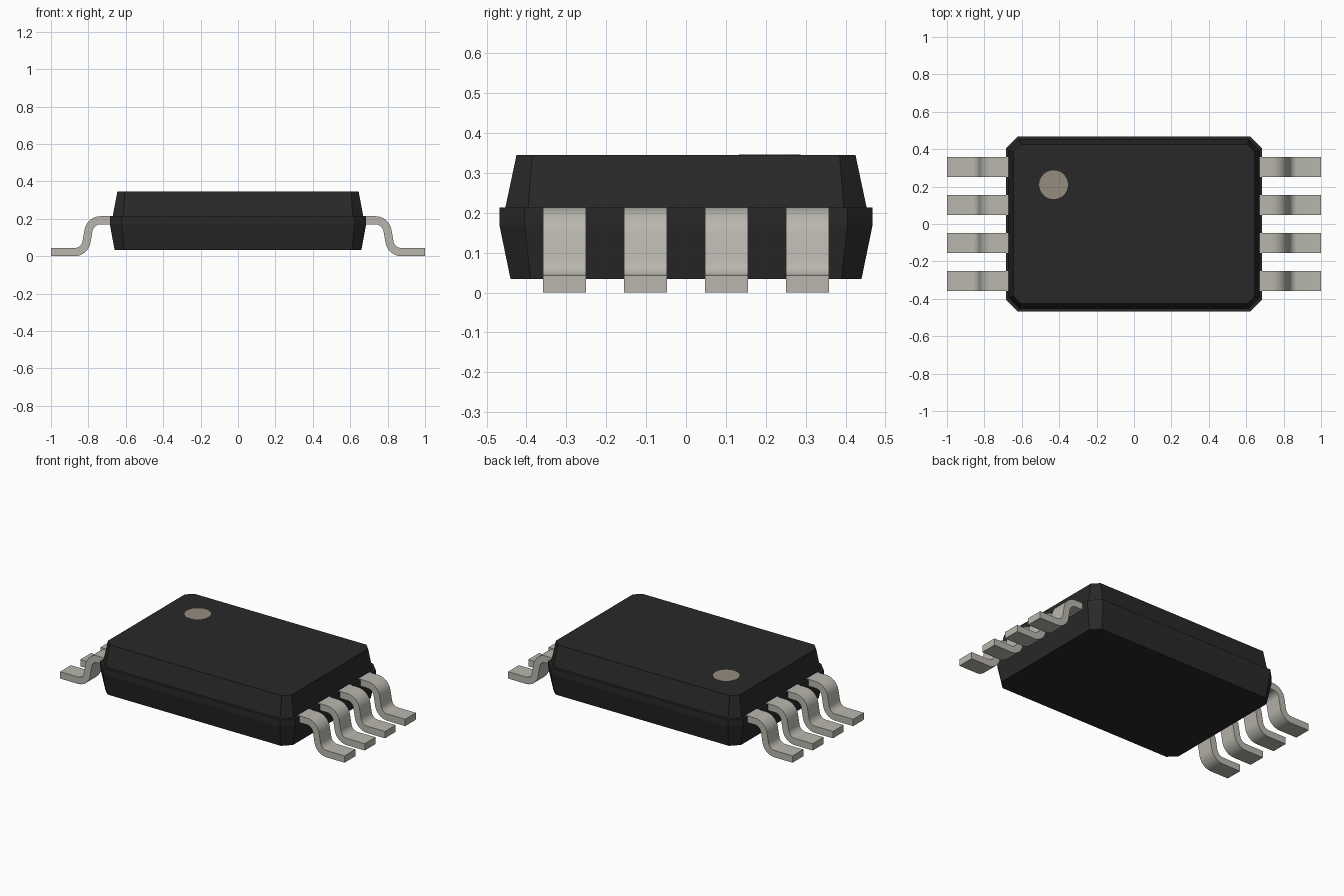
import bpy, bmesh
from math import radians, cos, sin, tan, pi

if "Cube" in bpy.data.objects:
    bpy.data.objects.remove(bpy.data.objects["Cube"])


def material(name, rgb):
    m = bpy.data.materials.new(name)
    m.diffuse_color = (*rgb, 1)
    m.use_nodes = True
    m.node_tree.nodes["Principled BSDF"].inputs["Base Color"].default_value = m.diffuse_color
    return m


black = material("black_plastic", (0.022, 0.022, 0.022))
metal = material("tinned_metal", (0.48, 0.47, 0.42))
tan_mark = material("mark_tan", (0.30, 0.27, 0.21))


def finish(bm, name, mat):
    bmesh.ops.recalc_face_normals(bm, faces=bm.faces)
    me = bpy.data.meshes.new(name)
    bm.to_mesh(me)
    bm.free()
    me.materials.append(mat)
    ob = bpy.data.objects.new(name, me)
    bpy.context.collection.objects.link(ob)
    return ob


# Package body: stacked chamfered rectangles (half x, half y, chamfer, z)
levels = [(0.66, 0.44, 0.05, 0.034), (0.685, 0.468, 0.063, 0.17),
          (0.685, 0.468, 0.063, 0.213), (0.67, 0.453, 0.057, 0.213),
          (0.645, 0.425, 0.04, 0.345)]
bm = bmesh.new()
rings = []
for x, y, c, z in levels:
    pts = [(x, y - c), (x - c, y), (c - x, y), (-x, y - c),
           (-x, c - y), (c - x, -y), (x - c, -y), (x, c - y)]
    rings.append([bm.verts.new((px, py, z)) for px, py in pts])
for a, b in zip(rings, rings[1:]):
    for i in range(8):
        j = (i + 1) % 8
        bm.faces.new((a[i], a[j], b[j], b[i]))
bm.faces.new(rings[0])
bm.faces.new(rings[-1])
finish(bm, "package_body", black)

# Gull-wing lead: centre line of two opposed arcs, thickened and extruded
T, R, W, LEAN, N = 0.0434, 0.065, 0.108, 10, 10
top_z, foot_z = 0.2136 - T / 2, T / 2
cx1, cz1, cz2 = 0.735, top_z - R, foot_z + R
drop = (cz1 - cz2) + 2 * R * sin(radians(LEAN))
cx2 = cx1 + 2 * R * cos(radians(LEAN)) + drop * tan(radians(LEAN))
angles = [radians(90 - (90 - LEAN) * i / N) for i in range(N + 1)]
# each entry: x, z and the upward/outward normal
path = [(0.66, top_z, 0, 1)]
path += [(cx1 + R * cos(a), cz1 + R * sin(a), cos(a), sin(a)) for a in angles]
path += [(cx2 - R * cos(a), cz2 - R * sin(a), cos(a), sin(a)) for a in reversed(angles)]
path += [(1.0, foot_z, 0, 1)]

bm = bmesh.new()
sections = []
for x, z, nx, nz in path:
    sections.append([bm.verts.new((x + nx * s * T / 2, y * W / 2, z + nz * s * T / 2))
                     for s, y in ((1, -1), (1, 1), (-1, 1), (-1, -1))])
for a, b in zip(sections, sections[1:]):
    for i in range(4):
        j = (i + 1) % 4
        bm.faces.new((a[i], a[j], b[j], b[i]))
bm.faces.new(sections[0])
bm.faces.new(sections[-1])
lead = finish(bm, "lead_right_1", metal)
bpy.context.view_layer.objects.active = lead
lead.select_set(True)
bpy.ops.object.shade_smooth_by_angle(angle=radians(30))

# Four leads per side; the left row is turned half round
for side, turn in (("right", 0), ("left", pi)):
    for i in range(4):
        ob = lead
        if side == "left" or i:
            ob = lead.copy()
            ob.name = f"lead_{side}_{i + 1}"
            bpy.context.collection.objects.link(ob)
        ob.location.y = (i - 1.5) * 0.203
        ob.rotation_euler.z = turn

# Round orientation mark on the top face
bm = bmesh.new()
bmesh.ops.create_cone(bm, cap_ends=True, segments=48, radius1=0.077,
                      radius2=0.077, depth=0.004)
bmesh.ops.translate(bm, verts=bm.verts, vec=(-0.43, 0.21, 0.344))
finish(bm, "orientation_mark", tan_mark)
